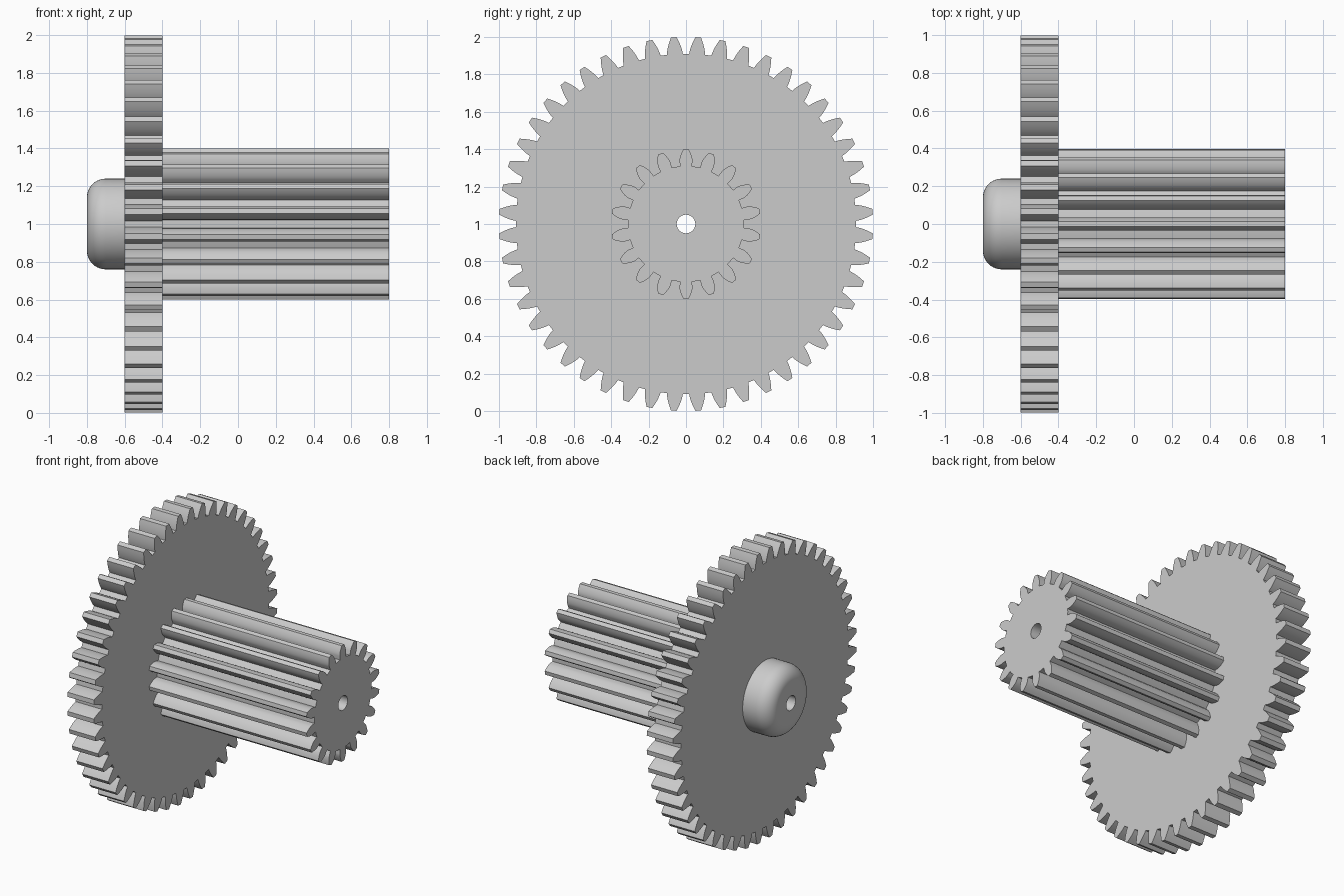
import bpy
import bmesh
import math
from mathutils import Matrix, Vector

cube = bpy.data.objects.get("Cube")
if cube:
    bpy.data.objects.remove(cube, do_unlink=True)

MODULE = 0.04
PRESSURE = math.radians(20)
BORE = 0.05
AXIS_Z = 1.0

grey = bpy.data.materials.new("plain_grey")
grey.use_nodes = True
grey.diffuse_color = (0.6, 0.6, 0.6, 1)
grey.node_tree.nodes["Principled BSDF"].inputs["Base Color"].default_value = (0.6, 0.6, 0.6, 1)


def finish(name, bm):
    """Turn a bmesh into a smooth-shaded object with sharp corners."""
    bmesh.ops.recalc_face_normals(bm, faces=bm.faces)
    mesh = bpy.data.meshes.new(name)
    bm.to_mesh(mesh)
    bm.free()
    mesh.materials.append(grey)
    obj = bpy.data.objects.new(name, mesh)
    bpy.context.collection.objects.link(obj)
    bpy.ops.object.select_all(action='DESELECT')
    obj.select_set(True)
    bpy.context.view_layer.objects.active = obj
    bpy.ops.object.shade_smooth_by_angle(angle=math.radians(30))
    return obj


def involute(angle):
    return math.tan(angle) - angle


def gear_outline(teeth, phase, steps=6):
    """(radius, angle) points of an involute gear, tooth by tooth."""
    pitch_r = MODULE * teeth / 2
    tip, root = pitch_r + MODULE, pitch_r - 1.25 * MODULE
    base = pitch_r * math.cos(PRESSURE)
    start = max(base, root)
    flank = []
    for i in range(steps + 1):
        r = start + (tip - start) * i / steps
        half = math.pi / (2 * teeth) + involute(PRESSURE) - involute(math.acos(base / r))
        flank.append((r, half))
    if root < base:
        flank.insert(0, (root, flank[0][1]))
    tooth = [(r, -a) for r, a in flank] + [(tip, 0)] + flank[::-1]
    tooth.append((root, math.pi / teeth))
    step = math.tau / teeth
    return [(r, a + (k + phase) * step) for k in range(teeth) for r, a in tooth]


def make_gear(name, teeth, phase, x0, x1):
    """Fill the outline around the bore and extrude it along x."""
    bm = bmesh.new()
    bore = [(BORE, math.tau * i / 32) for i in range(32)]
    for loop in (gear_outline(teeth, phase), bore):
        verts = [bm.verts.new((x0, r * math.sin(a), AXIS_Z + r * math.cos(a))) for r, a in loop]
        for a, b in zip(verts, verts[1:] + verts[:1]):
            bm.edges.new((a, b))
    bmesh.ops.triangle_fill(bm, use_beauty=True, edges=bm.edges[:], normal=(1, 0, 0))
    result = bmesh.ops.extrude_face_region(bm, geom=bm.faces[:], use_keep_orig=True)
    moved = [g for g in result["geom"] if isinstance(g, bmesh.types.BMVert)]
    bmesh.ops.translate(bm, verts=moved, vec=(x1 - x0, 0, 0))
    return finish(name, bm)


def make_hub(name, x0, x1, radius, fillet):
    """Lathe a rounded boss with a bore around the x axis."""
    profile = [(x1, BORE), (x0, BORE)]
    for i in range(11):
        t = math.pi / 2 * i / 10
        profile.append((x0 + fillet * (1 - math.sin(t)), radius - fillet * (1 - math.cos(t))))
    profile = profile[:2] + profile[:1:-1] + [(x1, radius)]
    bm = bmesh.new()
    verts = [bm.verts.new((x, 0, r)) for x, r in profile]
    edges = [bm.edges.new((a, b)) for a, b in zip(verts, verts[1:] + verts[:1])]
    bmesh.ops.spin(bm, geom=verts + edges, cent=(0, 0, 0), axis=(1, 0, 0),
                   angle=math.tau, steps=64, use_duplicate=False)
    bmesh.ops.remove_doubles(bm, verts=bm.verts, dist=0.0001)
    bmesh.ops.transform(bm, matrix=Matrix.Translation(Vector((0, 0, AXIS_Z))), verts=bm.verts)
    return finish(name, bm)


# Large wheel, long pinion and rounded hub share one bored axis
make_gear("large_gear_wheel", 48, 0.5, -0.6, -0.4)
make_gear("long_pinion", 18, 0, -0.4, 0.8)
make_hub("rounded_hub", -0.8, -0.6, 0.24, 0.1)
